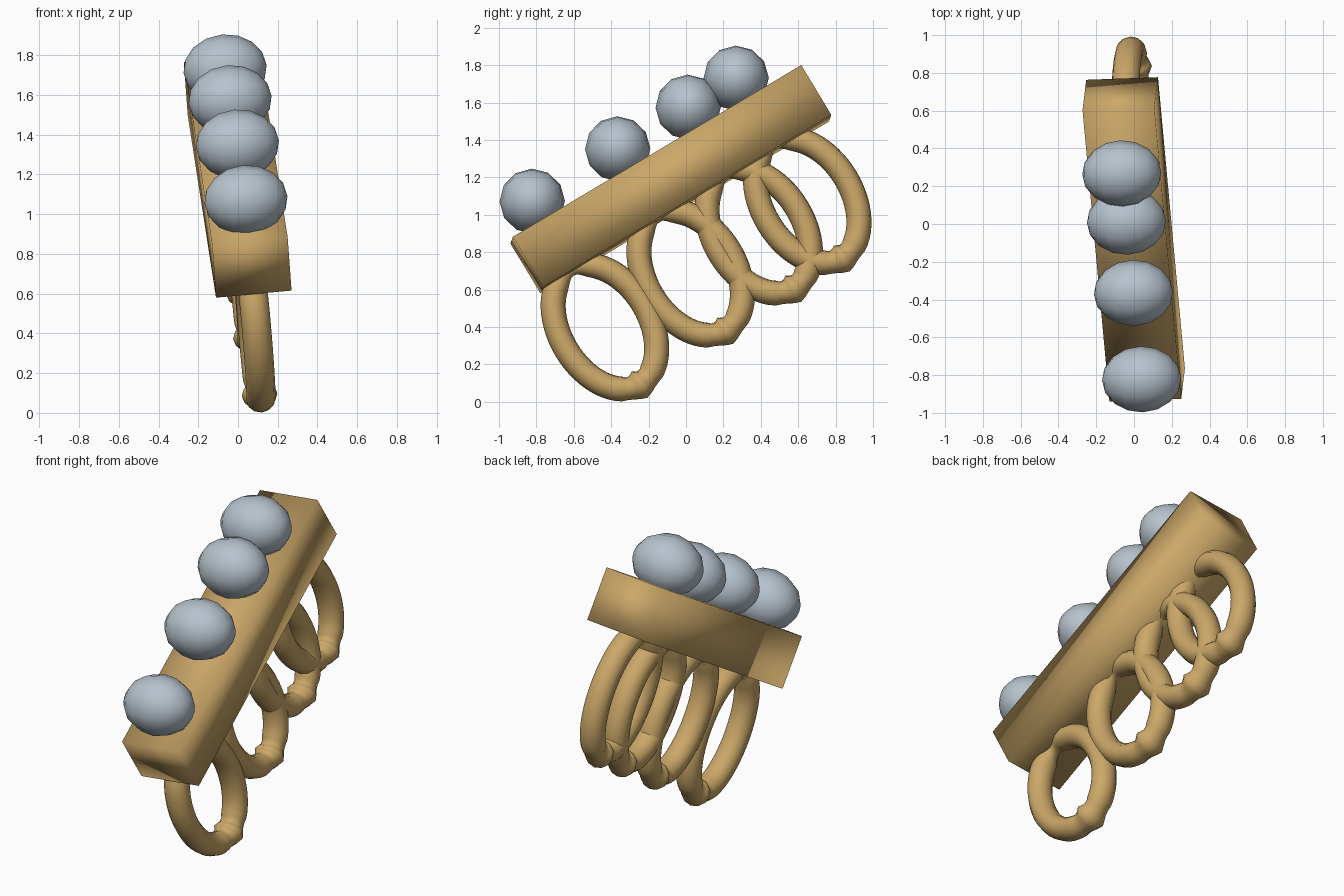
import bpy, bmesh, math
from mathutils import Vector, Matrix

if "Cube" in bpy.data.objects:
    bpy.data.objects.remove(bpy.data.objects["Cube"])

# Tilted frame shared by every part: Y runs along the bar, Z out of its top
Y = Vector((-0.079, 0.855, 0.509)).normalized()
Z = Vector((-0.064, -0.497, 0.865))
Z = (Z - Y * Z.dot(Y)).normalized()
X = Y.cross(Z)
FRAME = Matrix((X, Y, Z)).transposed().to_4x4()
FRAME.translation = Vector((-0.0015, -0.081, 1.19))


def material(name, rgb):
    m = bpy.data.materials.new(name)
    m.diffuse_color = (*rgb, 1)
    m.use_nodes = True
    m.node_tree.nodes["Principled BSDF"].inputs["Base Color"].default_value = m.diffuse_color
    return m


gold = material("gold", (0.60, 0.39, 0.14))
silver = material("silver", (0.47, 0.54, 0.61))


def finish(name, bm, mat, matrix):
    bmesh.ops.recalc_face_normals(bm, faces=bm.faces)
    for f in bm.faces:
        f.smooth = True
    me = bpy.data.meshes.new(name)
    bm.to_mesh(me)
    bm.free()
    me.materials.append(mat)
    ob = bpy.data.objects.new(name, me)
    ob.matrix_world = matrix
    bpy.context.collection.objects.link(ob)


# Bar that carries the studs, smooth shaded around its sharp outline
bm = bmesh.new()
bmesh.ops.create_cube(bm, size=1)
bmesh.ops.scale(bm, vec=(0.382, 1.80, 0.312), verts=bm.verts)
finish("bar", bm, gold, FRAME)

# Wide round studs, poles pointing sideways
studs = [(0.04, -0.822, 1.072), (-0.003, -0.365, 1.352),
         (-0.04, 0.012, 1.575), (-0.065, 0.268, 1.73)]
for i, pos in enumerate(studs):
    bm = bmesh.new()
    bmesh.ops.create_uvsphere(bm, u_segments=12, v_segments=8, radius=0.175)
    bmesh.ops.rotate(bm, cent=(0, 0, 0), matrix=Matrix.Rotation(math.pi / 2, 3, 'Y'), verts=bm.verts)
    bmesh.ops.scale(bm, vec=(1.2, 1, 1), verts=bm.verts)
    finish(f"stud_{i + 1}", bm, silver,
           Matrix.Translation(pos) @ FRAME.to_3x3().to_4x4())


def tube_radius(a):
    """Finger ring thickness: pinched under the bar, knobbly at the far end."""
    top = math.exp(-(a / 0.28) ** 2)
    off = abs(a) - math.pi
    knob = math.exp(-((abs(off) - 0.0) / 0.10) ** 2)
    crease = math.exp(-((abs(off) - 0.26) / 0.09) ** 2)
    return 0.067 * (1 - 0.45 * top + 0.22 * knob - 0.10 * crease)


# Oval finger rings, swept in the plane of the bar's length and height
rings = [(-0.712, -0.50), (-0.169, -0.487), (0.26, -0.48), (0.567, -0.473)]
STEPS, SIDES = 64, 12
for i, (cy, cz) in enumerate(rings):
    bm = bmesh.new()
    loops = []
    for s in range(STEPS):
        a = -math.pi + 2 * math.pi * s / STEPS
        centre = Vector((0, cy + 0.24 * math.sin(a), cz + 0.36 * math.cos(a)))
        out = Vector((0, 0.36 * math.sin(a), 0.24 * math.cos(a))).normalized()
        r = tube_radius(a)
        loops.append([bm.verts.new(centre + out * r * math.cos(t) + Vector((1.1 * r * math.sin(t), 0, 0)))
                      for t in (2 * math.pi * k / SIDES for k in range(SIDES))])
    for s in range(STEPS):
        p, q = loops[s], loops[(s + 1) % STEPS]
        for k in range(SIDES):
            n = (k + 1) % SIDES
            bm.faces.new((p[k], p[n], q[n], q[k]))
    finish(f"finger_ring_{i + 1}", bm, gold, FRAME)
